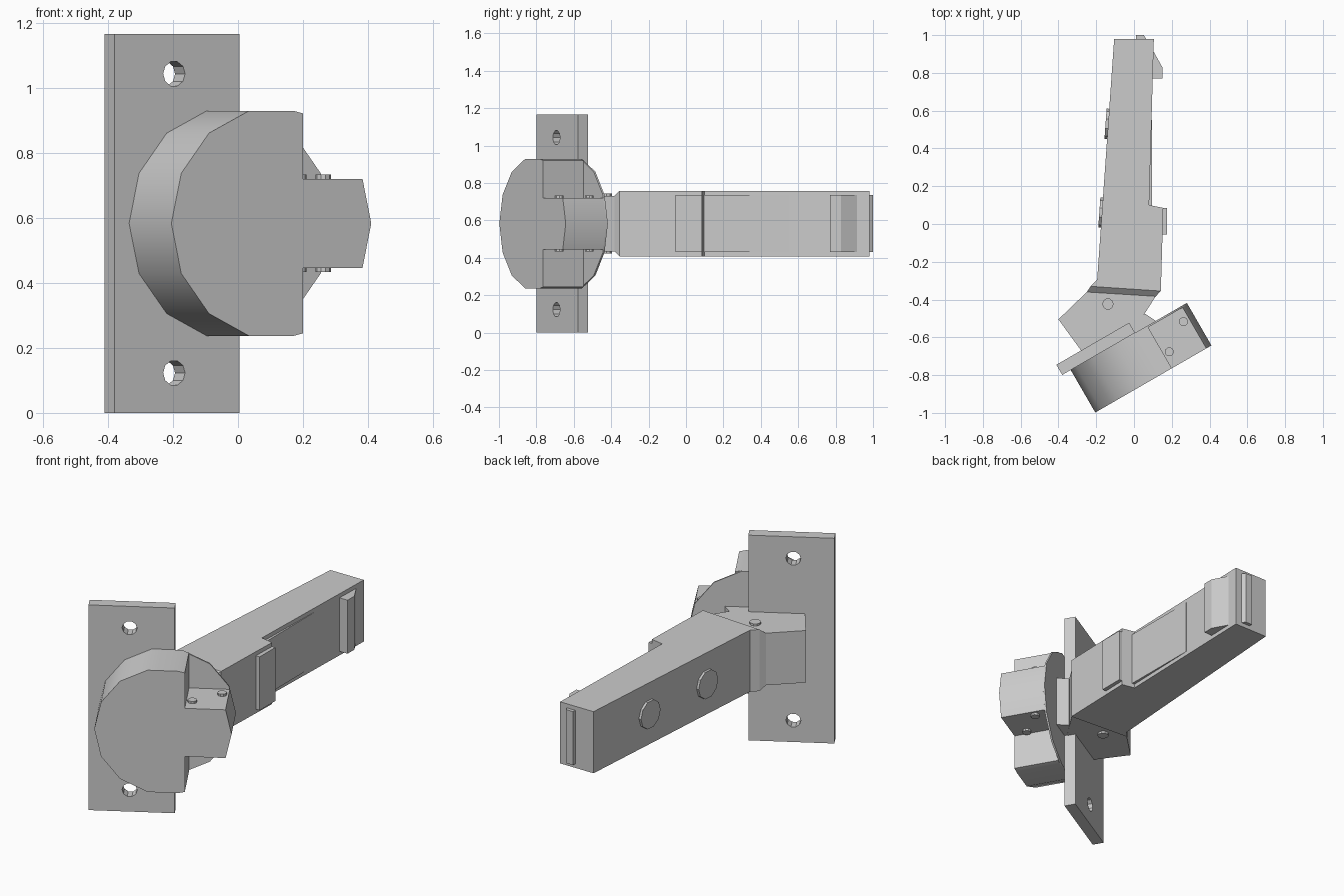
import bpy, bmesh, math
from mathutils import Matrix, Vector

if "Cube" in bpy.data.objects:
    bpy.data.objects.remove(bpy.data.objects["Cube"])

ZC = 0.583                       # mid height of the hinge
A = math.radians(30)             # turn of the cup and plate
U = Vector((math.cos(A), math.sin(A), 0))
V = Vector((-math.sin(A), math.cos(A), 0))
ORIGIN = Vector((-0.205, -0.998, ZC))


def frame(x, y, z, o):
    m = Matrix((x, y, z)).transposed().to_4x4()
    m.translation = o
    return m


UP = Vector((0, 0, 1))
CUP = frame(U, UP, V, ORIGIN)                # profile u/z, extruded along depth
PLAN = Matrix.Translation((0, 0, ZC))        # profile x/y, extruded along z
CUP_PLAN = frame(U, V, UP, ORIGIN)           # profile u/depth, extruded along z


def loft(name, rings):
    """Join equal-length rings of points with side faces and end caps."""
    bm = bmesh.new()
    vs = [[bm.verts.new(p) for p in r] for r in rings]
    n = len(rings[0])
    for a, b in zip(vs, vs[1:]):
        for i in range(n):
            j = (i + 1) % n
            bm.faces.new((a[i], a[j], b[j], b[i]))
    bm.faces.new(vs[0])
    bm.faces.new(vs[-1])
    bmesh.ops.recalc_face_normals(bm, faces=bm.faces)
    me = bpy.data.meshes.new(name)
    bm.to_mesh(me)
    bm.free()
    ob = bpy.data.objects.new(name, me)
    bpy.context.collection.objects.link(ob)
    return ob


def prism(name, pts, lo, hi, m):
    return loft(name, [[m @ Vector((x, y, h)) for x, y in pts] for h in (lo, hi)])


def circle(cx, cy, r, n):
    return [(cx + r * math.cos(2 * math.pi * i / n),
             cy + r * math.sin(2 * math.pi * i / n)) for i in range(n)]


# Cup: 14-sided drum with two corner notches, closed by a full thin disc
R, CUT, HB = 0.355, 0.468, 0.137
ring = circle(R, 0, R, 14)
top = [p for p in ring if p[1] > 0.01 and p[0] < CUT]
top.sort()
tip = R * (1 + math.cos(2 * math.pi / 14)) + 0.004
half = top + [(CUT, 0.338), (CUT, HB), (tip, HB)]
profile = [(0, 0)] + half + [(2 * R, 0)] + [(x, -z) for x, z in reversed(half)]
cup = prism("cup", profile, 0, 0.25, CUP)
disc = prism("cup_back_disc", ring, 0.25, 0.26, CUP)

# smooth shading on the drum
for ob in (cup, disc):
    bpy.ops.object.select_all(action='DESELECT')
    ob.select_set(True)
    bpy.context.view_layer.objects.active = ob
    bpy.ops.object.shade_smooth_by_angle(angle=math.radians(30))

# Mounting plate with two screw holes
plate = prism("mounting_plate", [(-0.052, -ZC), (0.393, -ZC), (0.393, ZC), (-0.052, ZC)],
              0.26, 0.322, CUP)
bpy.context.view_layer.objects.active = plate
for s in (-1, 1):
    cutter = prism("hole_cutter", circle(0.16, s * 0.46, 0.039, 10), 0.2, 0.4, CUP)
    cutter.hide_render = True
    mod = plate.modifiers.new("hole", 'BOOLEAN')
    mod.object = cutter
    mod.operation = 'DIFFERENCE'
    mod.solver = 'EXACT'
    bpy.ops.object.modifier_apply(modifier=mod.name)
    bpy.data.objects.remove(cutter)

# Pins through the cup's centre block and the arm base
for i, (x, y) in enumerate([(0.262, -0.517), (0.187, -0.677)]):
    prism(f"cup_pin_{i + 1}", circle(x, y, 0.024, 10), -0.15, 0.15, PLAN)
prism("base_pivot_pin", circle(-0.138, -0.424, 0.03, 10), -0.16, 0.16, PLAN)

# Arm: left/right plan points with half height, lofted from tip to plate
sections = [((-0.105, 0.98), (0.105, 0.98), 0.175),
            ((-0.167, 0.1), (0.08, 0.1), 0.175),
            ((-0.168, 0.085), (0.155, 0.085), 0.175),
            ((-0.195, -0.295), (0.143, -0.325), 0.175),
            ((-0.23, -0.33), (0.142, -0.355), 0.175),
            ((-0.25, -0.36), (0.115, -0.383), 0.148),
            ((-0.40, -0.505), (0.03, -0.515), 0.148),
            ((-0.28, -0.67), (0.0, -0.56), 0.148)]
loft("arm", [[(*l, ZC - h), (*r, ZC - h), (*r, ZC + h), (*l, ZC + h)]
             for l, r, h in sections])

# Link from arm base to cup
prism("link", [(0.38, 0.25), (0.52, 0.26), (0.49, 0.32), (0.38, 0.33)],
      -0.145, 0.145, CUP_PLAN)

# Details on the arm: slide insert, stop tab, hook and end tip
for name, pts in {
    "slide_insert": [(0.0, 0.05), (0.096, 0.05), (0.094, 0.55), (0.0, 0.55)],
    "stop_tab": [(0.1, -0.055), (0.175, -0.055), (0.175, 0.085), (0.1, 0.085)],
    "hook": [(0.07, 0.77), (0.15, 0.77), (0.15, 0.83), (0.1, 0.92), (0.07, 0.92)],
    "end_tip": [(0.01, 0.95), (0.065, 0.95), (0.065, 0.98), (0.052, 1.0), (0.01, 1.0)],
}.items():
    prism(name, pts, -0.152, 0.152, PLAN)

# Adjustment screw heads on the left face of the arm
along = Vector((0.0705, 0.9975, 0))
out = Vector((-0.9975, 0.0705, 0))
for i, y in enumerate((0.53, 0.06)):
    o = Vector((-0.105 - 0.0703 * (0.98 - y), y, ZC))
    prism(f"screw_head_{i + 1}", circle(0, 0, 0.08, 10), -0.02, 0.014,
          frame(along, UP, out, o))
